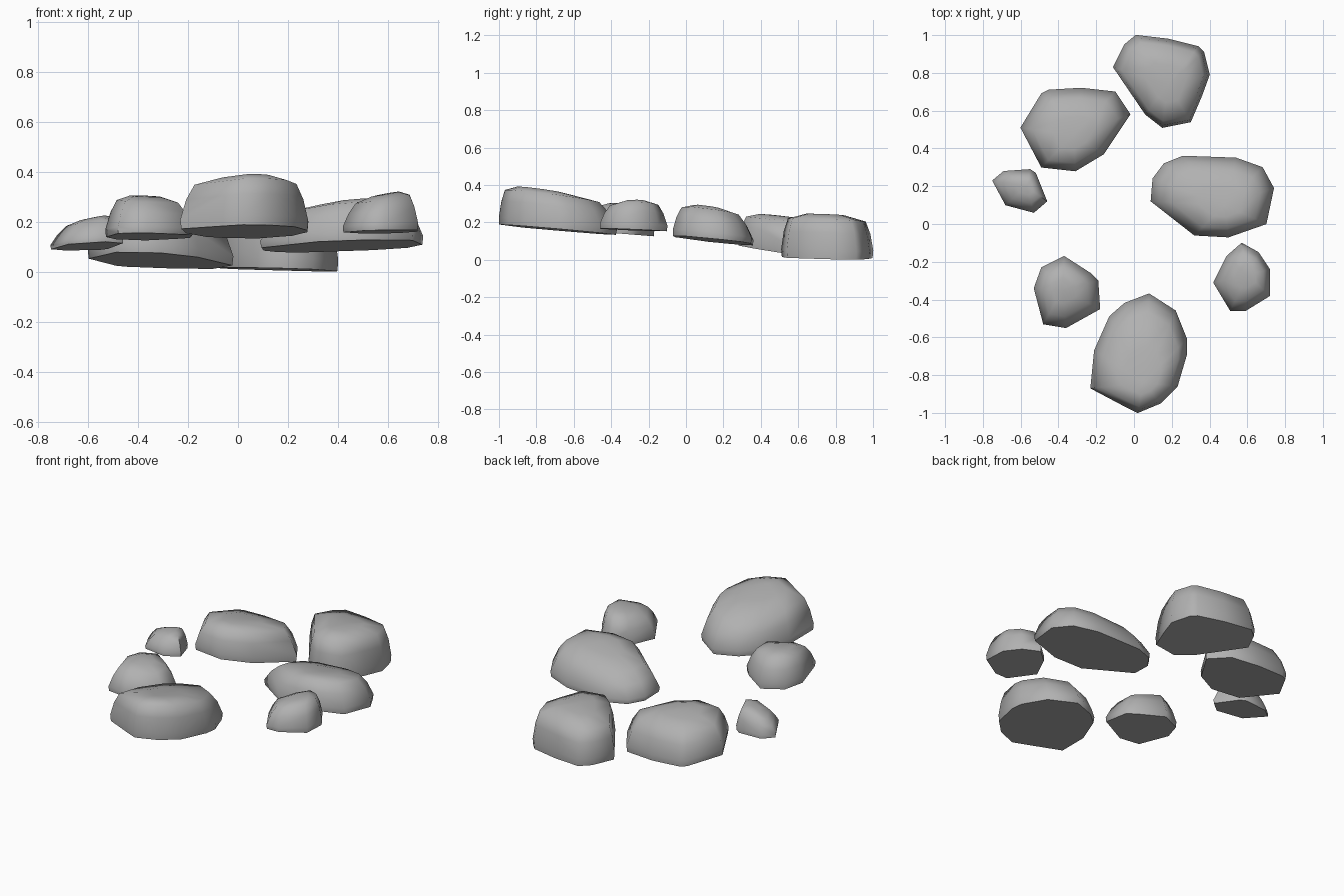
import bpy
import bmesh
import math
from mathutils import Vector

cube = bpy.data.objects.get("Cube")
if cube:
    bpy.data.objects.remove(cube, do_unlink=True)

# One plain grey stone colour
stone = bpy.data.materials.new("stone_grey")
stone.use_nodes = True
grey = (0.44, 0.44, 0.44, 1)
stone.diffuse_color = grey
stone.node_tree.nodes["Principled BSDF"].inputs["Base Color"].default_value = grey


def plane_height(plane, offset):
    """Height of a tilted plane given as (height, slope in x, slope in y)."""
    height, slope_x, slope_y = plane
    return height + slope_x * offset.x + slope_y * offset.y


def rock(name, outline, peak, underside, crown, shoulder):
    """Flat-bottomed boulder: rings shrink from the outline towards the peak."""
    bm = bmesh.new()
    middle = Vector(peak)

    # Rings from underside to crown: (share of the outline, share of the height)
    profile = [(0.99, 0), (1.005, 0.18), (0.52 + shoulder / 2, 0.58),
               (shoulder, 0.87), (shoulder / 2, 0.99)]
    rings = []
    for share, rise in profile:
        ring = []
        for point in outline:
            offset = (Vector(point) - middle) * share
            low = plane_height(underside, offset)
            high = plane_height(crown, offset)
            place = middle + offset
            ring.append(bm.verts.new((place.x, place.y, low + (high - low) * rise)))
        rings.append(ring)

    # Walls, crown fan and underside
    count = len(outline)
    for lower, upper in zip(rings, rings[1:]):
        for i in range(count):
            j = (i + 1) % count
            bm.faces.new((lower[i], lower[j], upper[j], upper[i]))
    tip = bm.verts.new((middle.x, middle.y, crown[0]))
    for i in range(count):
        bm.faces.new((rings[-1][i], rings[-1][(i + 1) % count], tip))
    bm.faces.new(rings[0])
    bmesh.ops.recalc_face_normals(bm, faces=bm.faces[:])

    mesh = bpy.data.meshes.new(name)
    bm.to_mesh(mesh)
    bm.free()
    mesh.materials.append(stone)
    obj = bpy.data.objects.new(name, mesh)
    bpy.context.collection.objects.link(obj)
    bpy.ops.object.select_all(action="DESELECT")
    obj.select_set(True)
    bpy.context.view_layer.objects.active = obj
    bpy.ops.object.shade_smooth_by_angle(angle=math.radians(65))


# Back pair
rock("back_left_side_rock",
     [(0.01, 1), (0.18, 0.98), (0.34, 0.94), (0.37, 0.91), (0.4, 0.79), (0.36, 0.68),
      (0.3, 0.54), (0.15, 0.51), (0.06, 0.58), (-0.11, 0.83), (-0.05, 0.95)],
     peak=(0.18, 0.74), underside=(0.01, -0.03, -0.02), crown=(0.245, 0.02, -0.04),
     shoulder=0.85)
rock("back_right_side_rock",
     [(-0.6, 0.51), (-0.49, 0.69), (-0.45, 0.71), (-0.28, 0.72), (-0.1, 0.7),
      (-0.02, 0.58), (-0.16, 0.37), (-0.31, 0.28), (-0.49, 0.3)],
     peak=(-0.32, 0.47), underside=(0.05, -0.03, -0.14), crown=(0.24, 0, -0.1),
     shoulder=0.78)

# Middle pair
rock("small_right_side_rock",
     [(-0.75, 0.23), (-0.69, 0.28), (-0.55, 0.29), (-0.52, 0.27), (-0.46, 0.12),
      (-0.53, 0.06), (-0.68, 0.1)],
     peak=(-0.57, 0.2), underside=(0.1, 0.03, -0.14), crown=(0.22, 0.2, 0),
     shoulder=0.66)
rock("large_left_side_rock",
     [(0.09, 0.12), (0.1, 0.24), (0.16, 0.32), (0.26, 0.36), (0.54, 0.35), (0.68, 0.3),
      (0.74, 0.19), (0.7, 0), (0.5, -0.07), (0.32, -0.06)],
     peak=(0.48, 0.1), underside=(0.11, 0.03, -0.1), crown=(0.285, 0.08, -0.14),
     shoulder=0.73)

# Front group
rock("small_left_side_rock",
     [(0.57, -0.1), (0.49, -0.17), (0.42, -0.31), (0.51, -0.46), (0.59, -0.46),
      (0.72, -0.38), (0.72, -0.24), (0.66, -0.15)],
     peak=(0.6, -0.27), underside=(0.16, 0.02, -0.04), crown=(0.315, 0.18, 0.03),
     shoulder=0.72)
rock("small_front_rock",
     [(-0.37, -0.17), (-0.23, -0.26), (-0.19, -0.3), (-0.18, -0.45), (-0.36, -0.55),
      (-0.48, -0.53), (-0.53, -0.34), (-0.49, -0.23)],
     peak=(-0.38, -0.35), underside=(0.14, 0, -0.08), crown=(0.305, -0.04, 0.04),
     shoulder=0.7)
rock("large_front_rock",
     [(0.08, -0.37), (-0.05, -0.42), (-0.13, -0.49), (-0.21, -0.67), (-0.23, -0.87),
      (-0.06, -0.96), (0.02, -1), (0.14, -0.95), (0.23, -0.86), (0.28, -0.69),
      (0.28, -0.61), (0.22, -0.46)],
     peak=(0.05, -0.84), underside=(0.175, 0.02, -0.09), crown=(0.385, 0.06, -0.14),
     shoulder=0.8)
